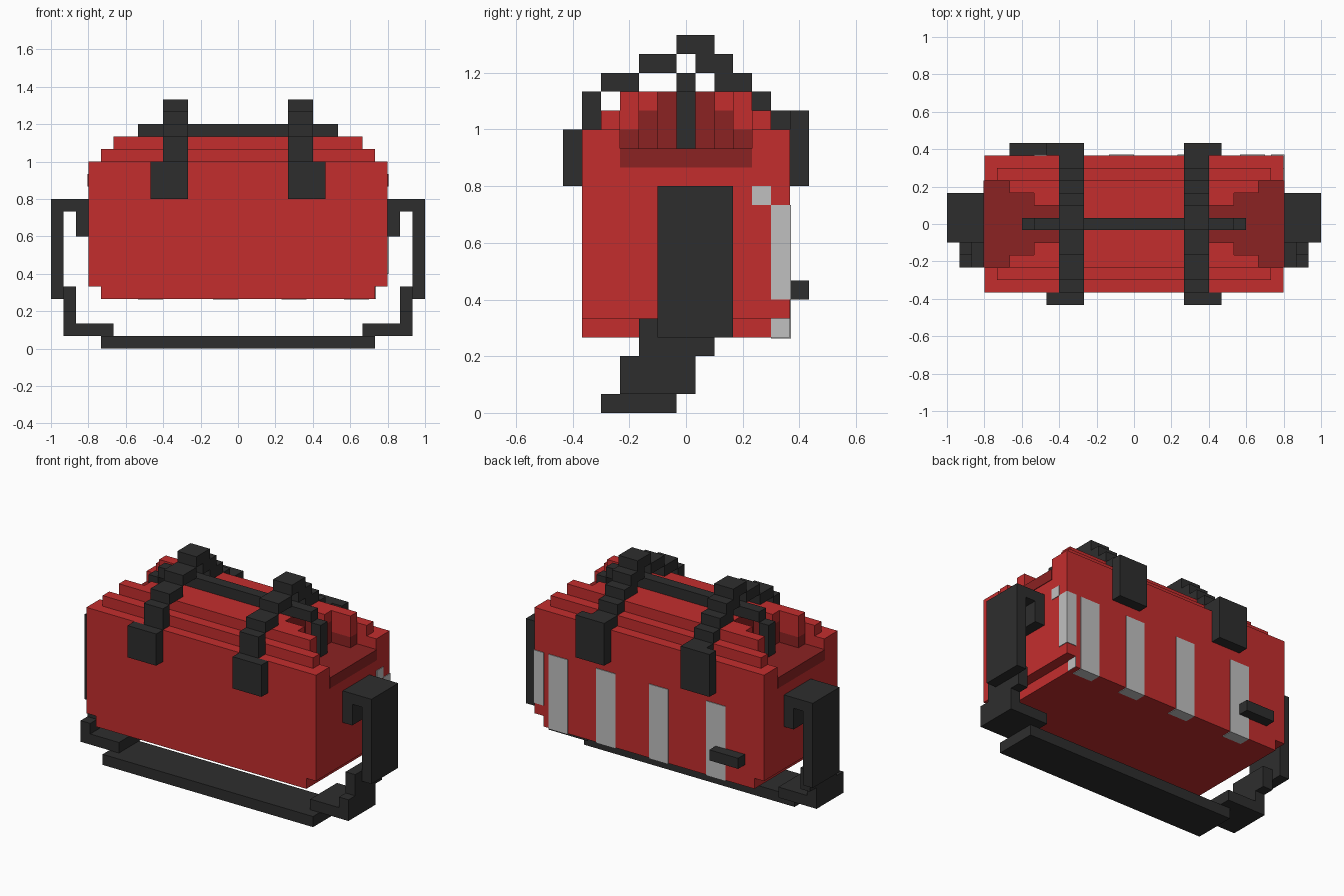
import bpy, bmesh

cube = bpy.data.objects.get("Cube")
if cube:
    bpy.data.objects.remove(cube, do_unlink=True)

U = 1 / 15  # one block


def material(name, rgb):
    m = bpy.data.materials.new(name)
    m.use_nodes = True
    m.diffuse_color = (*rgb, 1)
    m.node_tree.nodes["Principled BSDF"].inputs["Base Color"].default_value = (*rgb, 1)
    return m


RED = material("red fabric", (0.55, 0.027, 0.027))
DARK_RED = material("dark red fabric", (0.26, 0.016, 0.016))
BLACK = material("black webbing", (0.027, 0.027, 0.027))
GREY = material("light grey print", (0.53, 0.53, 0.53))


def blocks(name, boxes, mat, top=None, mirror=False):
    """Join boxes (x0, x1, y0, y1, z0, z1), in block units, into one object."""
    if mirror:
        boxes = boxes + [(-b[1], -b[0], *b[2:]) for b in boxes]
    bm = bmesh.new()
    for b in boxes:
        verts = bmesh.ops.create_cube(bm, size=1)["verts"]
        for v in verts:
            v.co = [U * ((b[2 * i] + b[2 * i + 1]) / 2 + v.co[i] * (b[2 * i + 1] - b[2 * i]))
                    for i in range(3)]
    bm.normal_update()
    if top:
        for f in bm.faces:
            f.material_index = int(f.normal.z > 0.5)
    me = bpy.data.meshes.new(name)
    bm.to_mesh(me)
    bm.free()
    me.materials.append(mat)
    if top:
        me.materials.append(top)
    ob = bpy.data.objects.new(name, me)
    bpy.context.collection.objects.link(ob)
    return ob


# Bag body, with the dark floor of the end folds on top
blocks("bag_body", [(-12, 12, -5.5, 5.5, 5, 14)], RED, top=DARK_RED)
blocks("bag_base", [(-11, 11, -5.5, 5.5, 4, 5)], RED)

# Stepped rim along the front and back
rim = []
for s in (-1, 1):
    for x, y0, y1, z0, z1 in ((12, 3.5, 5.5, 14, 15), (11, 3.5, 4.5, 15, 16),
                              (10, 2.5, 3.5, 15, 17), (8, 1.5, 2.5, 16, 17)):
        rim.append((-x, x, min(s * y0, s * y1), max(s * y0, s * y1), z0, z1))
blocks("bag_top_rim", rim, RED)

# Folded ends: dark walls narrowing inwards
folds = [(-6, 6, -1.5, 1.5, 14, 17)]
for x, y, z in ((8, 1.5, 16), (10, 2.5, 15)):
    folds += [(-x, x, y, y + 1, 14, z), (-x, x, -y - 1, -y, 14, z)]
blocks("end_folds", folds, DARK_RED, top=RED)
blocks("end_bands", [(12, 12.06, -3.5, 3.5, 13, 14)], DARK_RED, mirror=True)

# Zip along the top, hanging down into both folds
blocks("zip", [(-8, 8, -0.5, 0.5, 17, 18)], BLACK)
blocks("zip_ends", [(8, 9, -0.5, 0.5, 14, 17)], BLACK, mirror=True)

# Two arched carry straps: (y0, y1, z0, z1), and wider pads below
arch = [(-5.5, -4.5, 15, 17), (-4.5, -2.5, 17, 18), (-2.5, -0.5, 18, 19),
        (-0.5, 1.5, 19, 20), (0.5, 2.5, 18, 19), (1.5, 3.5, 17, 18),
        (3.5, 4.5, 16, 17), (4.5, 5.5, 15, 16)]
blocks("carry_straps", [(4, 6, *a) for a in arch], BLACK, mirror=True)
blocks("strap_pads", [(4, 7, -6.5, -5.5, 12, 15), (4, 7, 5.5, 6.5, 12, 16)],
       BLACK, mirror=True)

# Long shoulder strap hanging below the bag
blocks("shoulder_strap_sides", [
    (12, 13, -1.5, 2.5, 9, 12), (13, 14, -1.5, 2.5, 11, 12),
    (14, 15, -1.5, 2.5, 4, 12), (13, 14, -2.5, 1.5, 3, 5),
    (13, 14, -3.5, 0.5, 1, 3), (10, 13, -3.5, 0.5, 1, 2)], BLACK, mirror=True)
blocks("shoulder_strap_bottom", [(-11, 11, -4.5, -0.5, 0, 1)], BLACK)

# Small tag and plain printed stripes on the back
blocks("back_tag", [(-10, -7, 5.5, 6.5, 6, 7)], BLACK)
T = 0.06
stripes = [(x, x + 2, 5.5, 5.5 + T, 4, 11) for x in (8.5, 3.5, -2, -8)]
stripes += [(x, x + 2, 4.5, 5.5 + T, 4 - T, 4) for x in (8.5, 3.5, -2, -8)]
blocks("back_stripes", stripes, GREY)

# Printed stripe and spot wrapping onto the left end
blocks("end_stripe", [(12, 12 + T, 4.5, 5.5, 6, 11), (12, 12 + T, 3.5, 4.5, 11, 12),
                      (11, 11 + T, 4.5, 5.5, 4, 5), (11, 12 + T, 5.5, 5.5 + T, 6, 11)], GREY)
